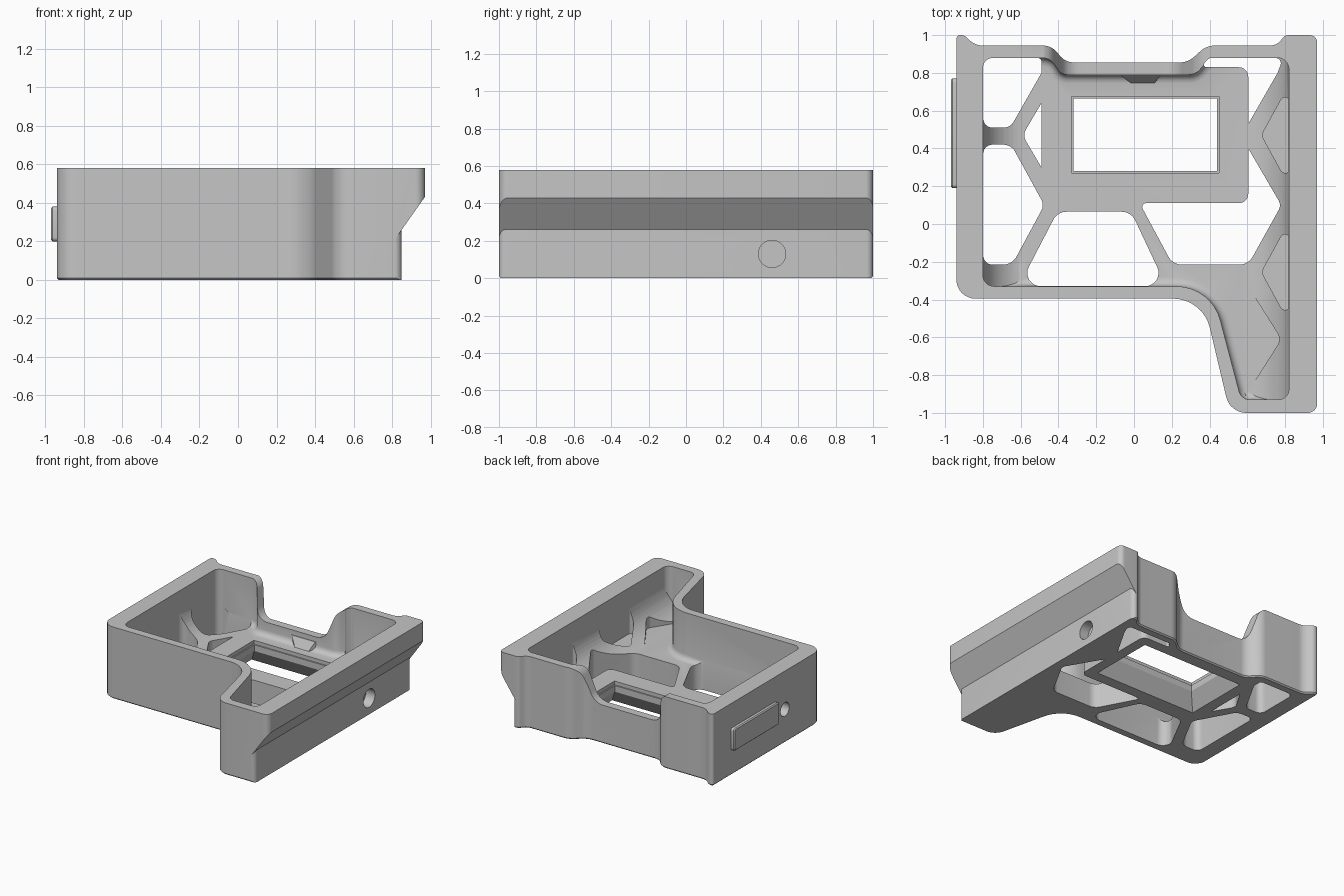
import bpy, bmesh, math
from mathutils import Vector

if "Cube" in bpy.data.objects:
    bpy.data.objects.remove(bpy.data.objects["Cube"])

FLOOR = 0.20      # floor thickness
TOP = 0.58        # rim height

grey = bpy.data.materials.new("plain grey")
grey.diffuse_color = (0.56, 0.56, 0.56, 1)
grey.use_nodes = True
grey.node_tree.nodes["Principled BSDF"].inputs["Base Color"].default_value = grey.diffuse_color


def rounded(points, steps=8):
    """Polygon of (x, y, radius) with circular corners."""
    out, n = [], len(points)
    for i, (x, y, r) in enumerate(points):
        c = Vector((x, y))
        a = Vector(points[i - 1][:2]) - c
        b = Vector(points[(i + 1) % n][:2]) - c
        if r <= 0:
            out.append(c)
            continue
        turn = math.pi - a.angle(b)
        t = min(r * math.tan(turn / 2), 0.48 * a.length, 0.48 * b.length)
        p, q, w = c + a.normalized() * t, c + b.normalized() * t, math.cos(turn / 2)
        for k in range(steps + 1):
            s = k / steps
            k0, k1, k2 = (1 - s) ** 2, 2 * s * (1 - s) * w, s * s
            out.append((p * k0 + c * k1 + q * k2) / (k0 + k1 + k2))
    return out


def prism(name, pts, lo, hi, axis="z", chamfer=0, segments=1, top_pts=None):
    """Extrude a 2D outline along z (xy), y (xz) or x (yz)."""
    place = {"z": lambda p, h: (p[0], p[1], h),
             "y": lambda p, h: (p[0], h, p[1]),
             "x": lambda p, h: (h, p[0], p[1])}[axis]
    bm = bmesh.new()
    a = [bm.verts.new(place(p, lo)) for p in pts]
    b = [bm.verts.new(place(p, hi)) for p in (top_pts or pts)]
    base = bm.faces.new(a)
    bm.faces.new(b)
    n = len(pts)
    for i in range(n):
        j = (i + 1) % n
        bm.faces.new((a[i], a[j], b[j], b[i]))
    bmesh.ops.recalc_face_normals(bm, faces=bm.faces)
    if chamfer:
        bmesh.ops.bevel(bm, geom=list(base.edges), offset=chamfer, segments=segments,
                        profile=0.5, affect="EDGES", clamp_overlap=True)
    mesh = bpy.data.meshes.new(name)
    bm.to_mesh(mesh)
    bm.free()
    mesh.materials.append(grey)
    ob = bpy.data.objects.new(name, mesh)
    bpy.context.collection.objects.link(ob)
    return ob


def combine(body, tool, operation="DIFFERENCE"):
    mod = body.modifiers.new("join", "BOOLEAN")
    mod.operation, mod.solver, mod.object = operation, "EXACT", tool
    bpy.context.view_layer.objects.active = body
    bpy.ops.object.modifier_apply(modifier=mod.name)
    bpy.data.objects.remove(tool)


def circle(u, v, r, n=32):
    return [(u + r * math.cos(2 * math.pi * i / n),
             v + r * math.sin(2 * math.pi * i / n)) for i in range(n)]


def rect(x0, x1, y0, y1):
    return [(x0, y0), (x1, y0), (x1, y1), (x0, y1)]


# outer shell
housing = prism("housing", rounded([
    (-.94, -.395, .1), (.365, -.395, .2), (.508, -1, .11), (.97, -1, .05),
    (.97, 1, .04), (.80, 1, .04), (.755, .945, .08), (.385, .945, .12),
    (.285, .855, .12), (-.365, .855, .1), (-.435, .945, .1),
    (-.84, .945, .1), (-.90, 1, .04), (-.94, 1, .03)]), 0, TOP, chamfer=.01)

# open interior with a softened floor edge
combine(housing, prism("cavity", rounded([
    (-.80, -.33, .06), (.41, -.33, .24), (.568, -.93, .06), (.82, -.93, .055),
    (.82, .88, .06), (.405, .88, .06), (.325, .79, .08), (-.385, .79, .06),
    (-.445, .88, .08), (-.80, .88, .06)]), FLOOR, 1, chamfer=.045, segments=4))


# concave gussets sweeping from the floor up the side walls
def gusset(wall, side, y0, y1, r=.24):
    arc = [(wall - side * r * (1 - math.cos(a)), FLOOR + r * (1 - math.sin(a)))
           for a in (math.pi / 2 * i / 14 for i in range(15))]
    return prism("gusset", arc + [(wall - side * r, FLOOR - .02),
                                  (wall + side * .01, FLOOR - .02),
                                  (wall + side * .01, FLOOR + r)], y0, y1, "y")


combine(housing, gusset(-.80, -1, -.35, .90), "UNION")
combine(housing, gusset(.82, 1, -.95, .90), "UNION")

# floor openings between the struts
openings = [
    [(-.799, .51, .05), (-.655, .51, .06), (-.49, .80, .02), (-.49, .879, .02),
     (-.799, .879, .05)],
    [(-.49, .64, 0), (-.59, .47, .06), (-.49, .30, 0)],
    [(-.799, .42, .05), (-.65, .42, .07), (-.475, .10, .06), (-.645, -.215, .08),
     (-.799, -.215, .05)],
    [(-.61, -.329, .07), (-.405, .065, .08), (-.015, .065, .08), (.17, -.329, .07)],
    [(.03, .11, .02), (.205, -.215, .08), (.605, -.215, .08), (.78, .10, .05),
     (.605, .40, 0), (.605, .11, .05)],
    [(.35, .83, .02), (.40, .879, .02), (.79, .879, .05), (.76, .80, .05),
     (.605, .53, 0), (.605, .83, .05)],
]
for pts in openings:
    combine(housing, prism("opening", rounded(pts), -.1, 1))

# blind pockets beside the right wall and in the leg
for y in (.47, -.255):
    combine(housing, prism("pocket", rounded([
        (.819, y - .2, .02), (.785, y - .2, .04), (.675, y, .05),
        (.785, y + .2, .04), (.819, y + .2, .02)]), FLOOR + .01, 1))
combine(housing, prism("leg_clearance", rounded([
    (.578, -.29, 0), (.78, -.61, .06), (.59, -.91, 0), (.55, -.6, 0)]),
    FLOOR + .001, 1))

# central window: fine step on top, flared below
combine(housing, prism("window", rect(-.32, .44, .28, .665), -.1, 1))
combine(housing, prism("window_step", rect(-.33, .45, .27, .675), .17, 1))
combine(housing, prism("window_flare", rect(-.40, .52, .20, .745), -.001, .12,
                       top_pts=rect(-.32, .44, .28, .665)))

# lowered back wall
combine(housing, prism("back_dip", rounded([
    (-.52, .60, 0), (-.43, .56, .08), (-.37, .31, .10), (.22, .31, .12),
    (.33, .56, .12), (.46, .60, 0), (.46, .80, 0), (-.52, .80, 0)]),
    .77, 1.1, "y"))

# undercut along the right side, with rounded lower corners
combine(housing, prism("undercut", [
    (.85, -.1), (.85, .26), (.97, .43), (1.1, .614), (1.2, -.1)],
    -1.2, 1.2, "y"))
for s in (-1, 1):
    arc = [(.815 + .035 * math.sin(a), s * (.965 + .035 * math.cos(a)))
           for a in (math.pi / 2 * i / 8 for i in range(9))]
    corner = prism("corner", arc + [(.87, s * .965), (.87, s * 1.02), (.815, s * 1.02)],
                   -.1, .4)
    combine(corner, prism("slope", [(.80, -.2), (.80, .19), (.88, .302), (.88, -.2)],
                          -1.2, 1.2, "y"), "INTERSECT")
    combine(housing, corner)

# round holes in the side walls
combine(housing, prism("right_hole", circle(.46, .13, .073), .77, 1, "x"))
combine(housing, prism("left_hole", circle(.08, .27, .055), -1, -.7, "x"))

# raised plate on the left wall
plate = prism("side_plate", rounded([
    (.19, .20, .02), (.77, .20, .02), (.77, .38, .02), (.19, .38, .02)], 4),
    -.97, -.93, "x", chamfer=.008)

# small sloped catch on the inner back wall
catch = prism("catch", [(-.08, .80), (.15, .80), (.10, .735), (0, .735)], FLOOR - .02, .27,
              top_pts=[(-.08, .80), (.15, .80), (.14, .785), (-.07, .785)])

for ob in (housing, plate, catch):
    bpy.ops.object.select_all(action="DESELECT")
    ob.select_set(True)
    bpy.context.view_layer.objects.active = ob
    bpy.ops.object.shade_smooth_by_angle(angle=math.radians(30))
